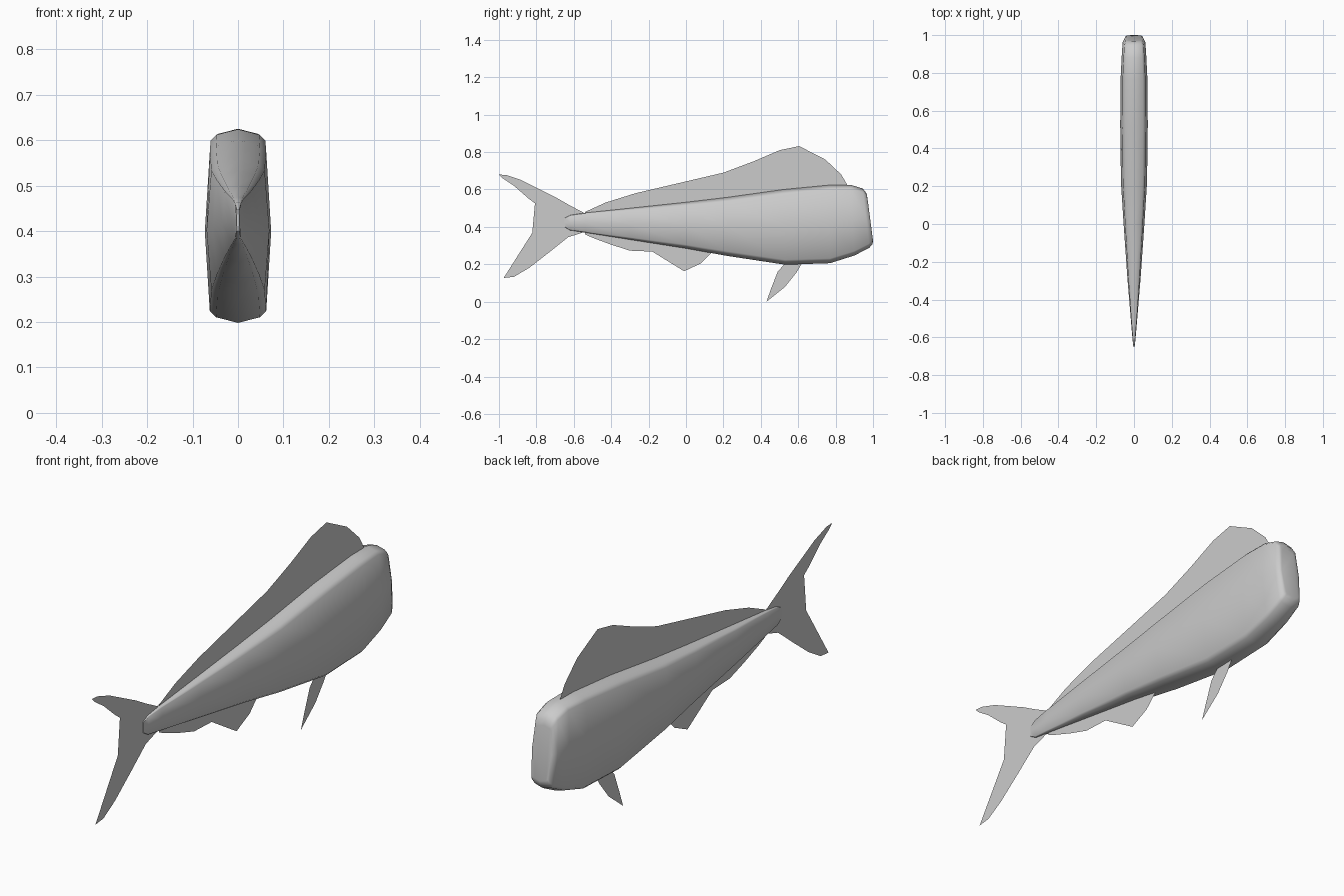
import bpy, bmesh

def make_object(name, bm):
    mesh = bpy.data.meshes.new(name)
    bm.to_mesh(mesh)
    bm.free()
    obj = bpy.data.objects.new(name, mesh)
    bpy.context.collection.objects.link(obj)
    return obj

# Body stations: y top, z top, y bottom, z bottom, half width
stations = [
    (-0.65, 0.447, -0.65, 0.40, 0.003),
    (-0.62, 0.463, -0.62, 0.382, 0.007),
    (-0.54, 0.475, -0.54, 0.37, 0.014),
    (-0.30, 0.50, -0.30, 0.332, 0.034),
    (0.00, 0.532, 0.00, 0.285, 0.055),
    (0.22, 0.558, 0.22, 0.245, 0.069),
    (0.52, 0.60, 0.53, 0.198, 0.073),
    (0.77, 0.624, 0.77, 0.206, 0.071),
    (0.88, 0.625, 0.90, 0.247, 0.065),
    (0.945, 0.605, 0.98, 0.288, 0.060),
    (0.965, 0.58, 0.997, 0.308, 0.051),
    (0.97, 0.555, 1.00, 0.325, 0.042),
]

def ring(yt, zt, yb, zb, w):
    h = zt - zb
    a, b = 0.17 * w / h, 0.36 * w / h
    half = [(0, 0), (0.66, a), (0.85, b), (1, 0.5), (0.85, 1 - b), (0.66, 1 - a), (0, 1)]
    loop = half + [(-x, t) for x, t in half[-2:0:-1]]
    return [(x * w, yt + (yb - yt) * t, zt - h * t) for x, t in loop]

# Body: loft through the stations
bm = bmesh.new()
rings = [[bm.verts.new(p) for p in ring(*s)] for s in stations]
n = len(rings[0])
for r0, r1 in zip(rings, rings[1:]):
    for i in range(n):
        j = (i + 1) % n
        bm.faces.new((r0[i], r0[j], r1[j], r1[i]))
bm.faces.new(rings[0])
bm.faces.new(rings[-1])
bmesh.ops.recalc_face_normals(bm, faces=bm.faces)
body = make_object("body", bm)
bpy.context.view_layer.objects.active = body
body.select_set(True)
bpy.ops.object.shade_smooth_by_angle(angle=0.75)

# Flat fins in the middle plane, outlines in (y, z)
fins = {
    "dorsal_fin": [
        (-0.54, 0.48), (-0.43, 0.53), (-0.27, 0.58), (0, 0.63), (0.2, 0.69), (0.36, 0.75),
        (0.5, 0.81), (0.605, 0.832), (0.745, 0.76), (0.83, 0.68), (0.865, 0.62),
        (0.77, 0.615), (0.52, 0.592), (0.22, 0.552), (-0.3, 0.495), (-0.54, 0.472)],
    "anal_fin": [
        (-0.54, 0.36), (-0.5, 0.342), (-0.4, 0.305), (-0.3, 0.273), (-0.18, 0.268),
        (-0.06, 0.237), (-0.01, 0.205), (-0.01, 0.163), (0.08, 0.205), (0.14, 0.265),
        (0, 0.29), (-0.3, 0.337), (-0.54, 0.375)],
    "pelvic_fin": [
        (0.62, 0.205), (0.59, 0.155), (0.53, 0.08), (0.43, 0), (0.455, 0.07),
        (0.49, 0.16), (0.53, 0.205)],
    "tail_fin": [
        (-0.54, 0.472), (-0.63, 0.52), (-0.7, 0.56), (-0.8, 0.61), (-0.88, 0.65),
        (-0.96, 0.677), (-1, 0.68), (-0.98, 0.66), (-0.92, 0.62), (-0.84, 0.55),
        (-0.71, 0.455), (-0.71, 0.40), (-0.83, 0.28), (-0.93, 0.17), (-0.975, 0.127),
        (-0.92, 0.133), (-0.84, 0.18), (-0.73, 0.265), (-0.63, 0.345), (-0.545, 0.372)],
}
for name, outline in fins.items():
    bm = bmesh.new()
    bm.faces.new([bm.verts.new((0, y, z)) for y, z in outline])
    bmesh.ops.triangulate(bm, faces=bm.faces)
    make_object(name, bm)
